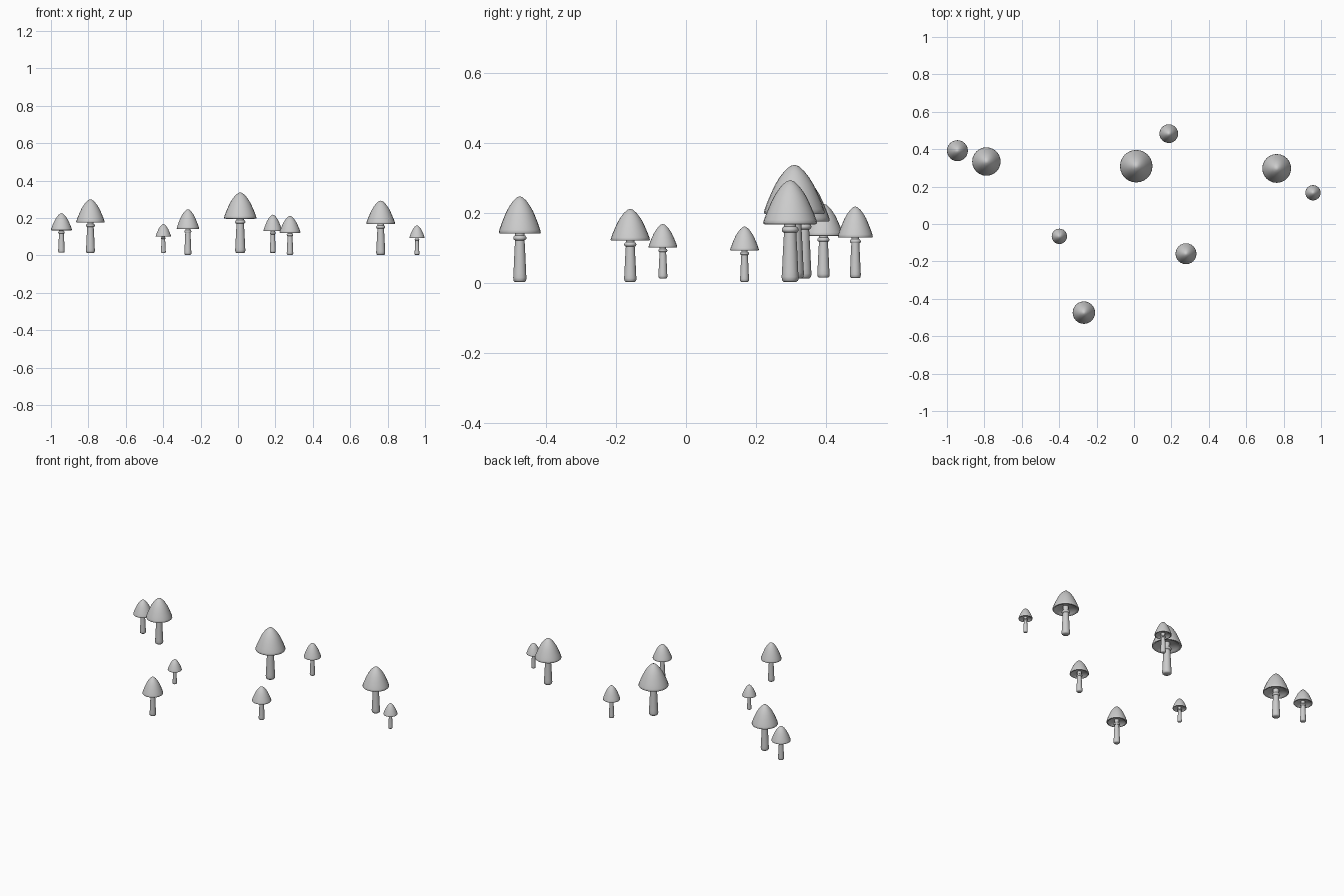
import bpy, bmesh
from math import sin, cos, tau, radians

if "Cube" in bpy.data.objects:
    bpy.data.objects.remove(bpy.data.objects["Cube"])

# x, y, base z, top z, cap radius
MUSHROOMS = [
    (-.944, .392, .015, .226, .056), (-.789, .334, .013, .300, .076),
    (-.399, -.066, .013, .168, .041), (-.268, -.474, .003, .247, .060),
    (.012, .309, .013, .337, .087), (.186, .483, .014, .218, .050),
    (.278, -.159, .003, .211, .056), (.763, .297, .003, .293, .077),
    (.957, .167, .003, .161, .041),
]

# profiles: radius as fraction of cap radius, z as fraction of height
CAP = [(0, 1), (.14, .988), (.32, .945), (.48, .89), (.62, .83), (.76, .75),
       (.88, .675), (.97, .61), (1, .58), (.97, .567), (.88, .565),
       (.80, .585), (.60, .615), (.38, .632), (0, .64)]
STEM = [(0, 0), (.24, 0), (.30, .015), (.315, .05), (.30, .1), (.27, .28),
        (.23, .47), (.22, .56), (.22, .638), (0, .638)]
RING = [(.20, .485), (.27, .488), (.31, .505), (.31, .52), (.26, .54), (.20, .545), (.20, .485)]


def lathe(name, profile, pos, radius, height, n=24):
    bm = bmesh.new()
    rings = []
    for r, z in profile:
        count = n if r > 0 else 1
        rings.append([bm.verts.new((r * radius * cos(tau * i / n),
                                    r * radius * sin(tau * i / n), z * height))
                      for i in range(count)])
    for a, b in zip(rings, rings[1:]):
        for i in range(n):
            j = (i + 1) % n
            quad = [a[i % len(a)], a[j % len(a)], b[j % len(b)], b[i % len(b)]]
            bm.faces.new(list(dict.fromkeys(quad)))
    bmesh.ops.remove_doubles(bm, verts=bm.verts, dist=1e-6)
    bmesh.ops.recalc_face_normals(bm, faces=bm.faces)
    mesh = bpy.data.meshes.new(name)
    bm.to_mesh(mesh)
    bm.free()
    ob = bpy.data.objects.new(name, mesh)
    ob.location = pos
    bpy.context.collection.objects.link(ob)
    bpy.ops.object.select_all(action='DESELECT')
    ob.select_set(True)
    bpy.context.view_layer.objects.active = ob
    bpy.ops.object.shade_smooth_by_angle(angle=radians(50))


# each mushroom: stem, collar ring and hollow cap
for k, (x, y, z0, z1, r) in enumerate(MUSHROOMS, 1):
    for part, profile in (("stem", STEM), ("stem_ring", RING), ("cap", CAP)):
        lathe(f"mushroom_{k}_{part}", profile, (x, y, z0), r, z1 - z0)
